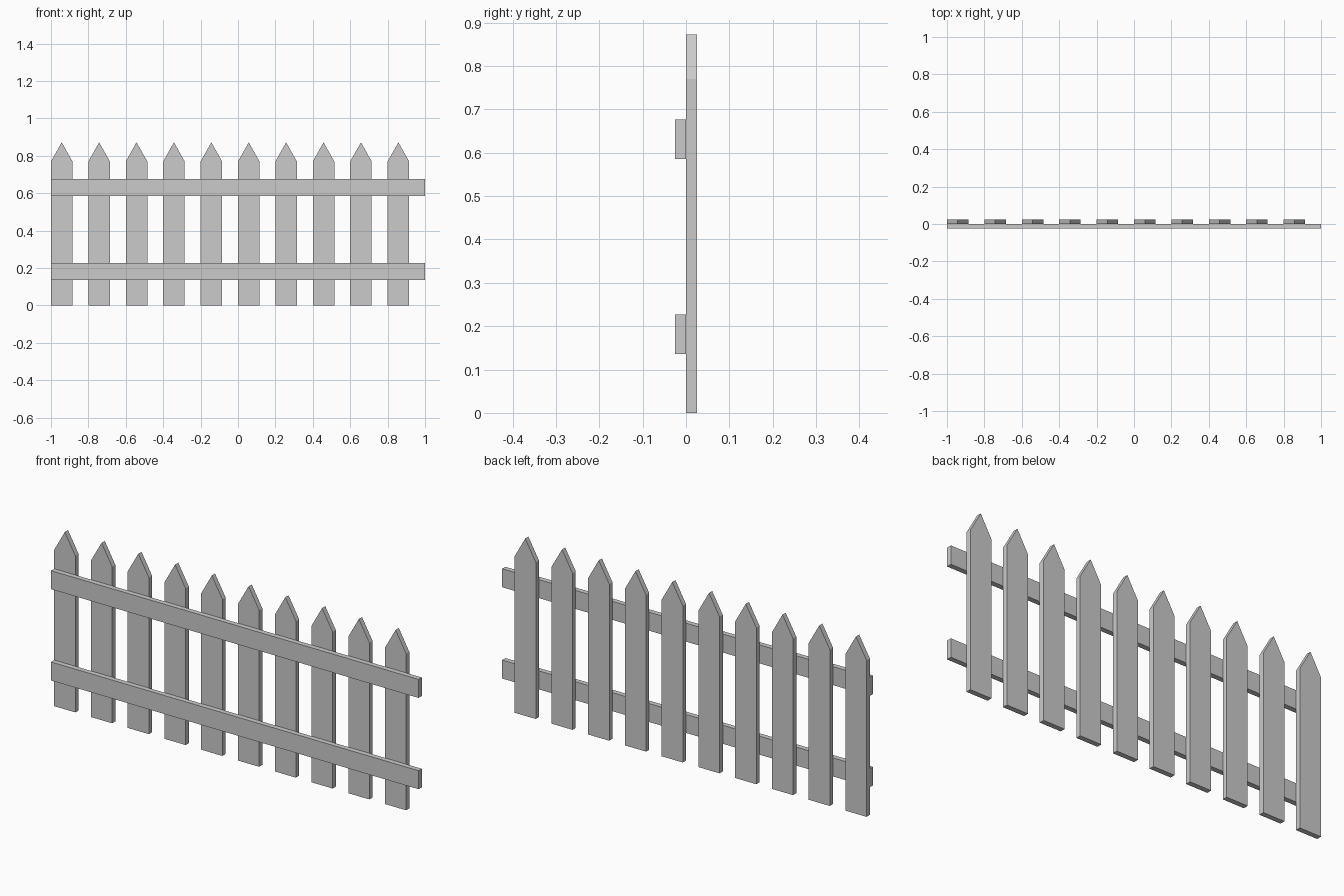
import bpy
import bmesh

cube = bpy.data.objects.get("Cube")
if cube:
    bpy.data.objects.remove(cube, do_unlink=True)

# Plain grey paint for the whole fence
GREY = (0.6, 0.6, 0.6, 1.0)
paint = bpy.data.materials.new("grey_paint")
paint.use_nodes = True
paint.diffuse_color = GREY
paint.node_tree.nodes["Principled BSDF"].inputs["Base Color"].default_value = GREY

THICK = 0.025
WIDTH = 0.115
SPACING = 0.2


def board(name, outline, y_front):
    """Extrude an x-z outline backwards into a flat board."""
    bm = bmesh.new()
    face = bm.faces.new([bm.verts.new((x, y_front, z)) for x, z in outline])
    extruded = bmesh.ops.extrude_face_region(bm, geom=[face])["geom"]
    moved = [v for v in extruded if isinstance(v, bmesh.types.BMVert)]
    bmesh.ops.translate(bm, verts=moved, vec=(0, THICK, 0))
    bmesh.ops.recalc_face_normals(bm, faces=bm.faces)
    mesh = bpy.data.meshes.new(name)
    bm.to_mesh(mesh)
    bm.free()
    mesh.materials.append(paint)
    obj = bpy.data.objects.new(name, mesh)
    bpy.context.collection.objects.link(obj)
    return obj


# Pointed pickets, starting flush with the right end of the rails
for i in range(10):
    x0 = -1 + i * SPACING
    x1 = x0 + WIDTH
    outline = [(x0, 0), (x1, 0), (x1, 0.77), ((x0 + x1) / 2, 0.872), (x0, 0.77)]
    board(f"picket_{i + 1}", outline, 0)

# Two horizontal rails across the front of the pickets
for name, low, high in (("lower_rail", 0.136, 0.227), ("upper_rail", 0.585, 0.676)):
    board(name, [(-1, low), (1, low), (1, high), (-1, high)], -THICK)
